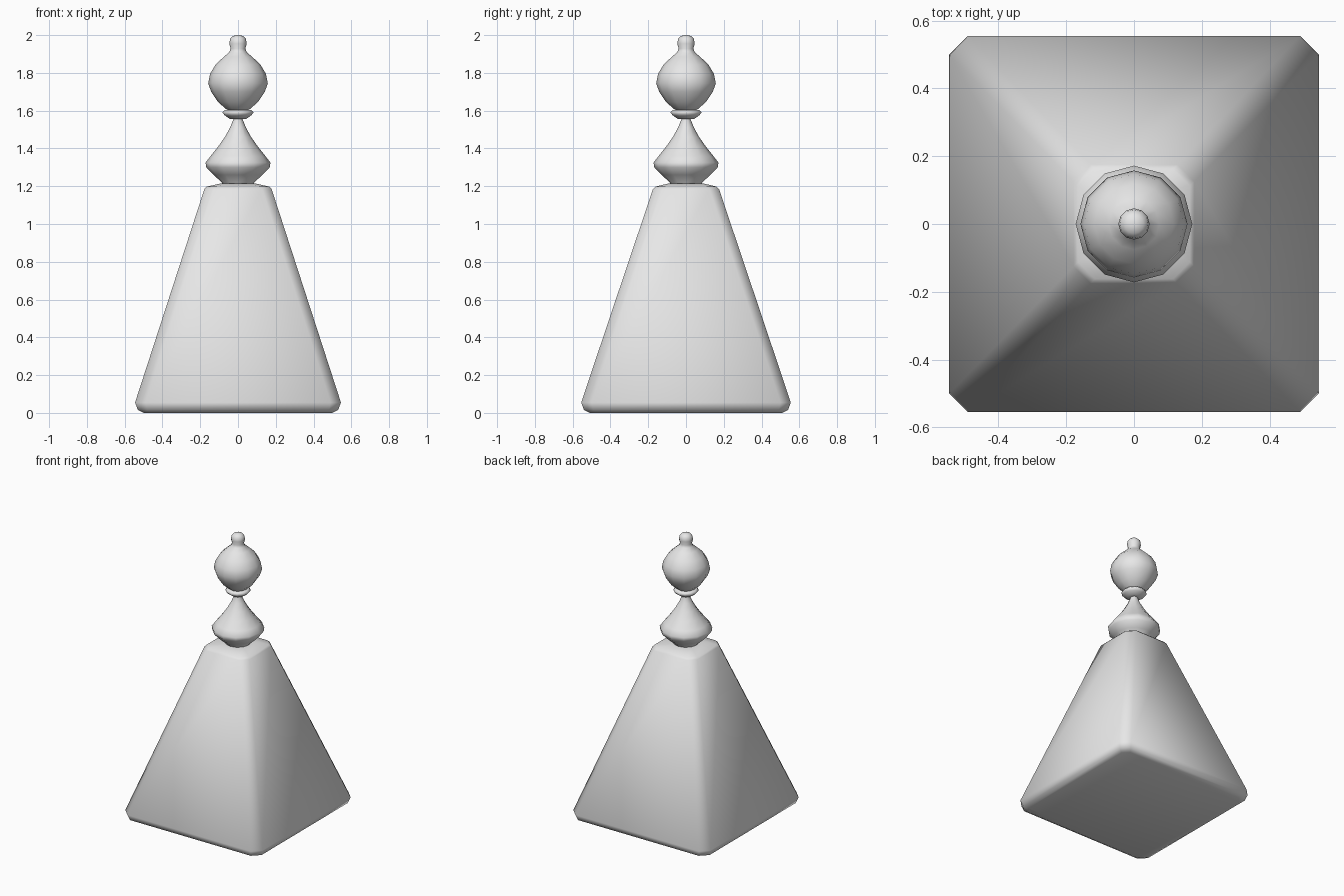
import bpy
import bmesh
from math import cos, sin, tau

cube = bpy.data.objects.get("Cube")
if cube:
    bpy.data.objects.remove(cube)

grey = bpy.data.materials.new("light_grey")
grey.use_nodes = True
grey.diffuse_color = (0.8, 0.8, 0.8, 1)
grey.node_tree.nodes["Principled BSDF"].inputs["Base Color"].default_value = (0.8, 0.8, 0.8, 1)


def loft(name, rings):
    """Skin a stack of equal-sized rings, cap both ends and shade smooth."""
    bm = bmesh.new()
    loops = [[bm.verts.new(p) for p in ring] for ring in rings]
    count = len(loops[0])
    for low, high in zip(loops, loops[1:]):
        for i in range(count):
            j = (i + 1) % count
            bm.faces.new((low[i], low[j], high[j], high[i]))
    bm.faces.new(loops[0][::-1])
    bm.faces.new(loops[-1])
    for face in bm.faces:
        face.smooth = True
    mesh = bpy.data.meshes.new(name)
    bm.to_mesh(mesh)
    bm.free()
    mesh.materials.append(grey)
    obj = bpy.data.objects.new(name, mesh)
    bpy.context.collection.objects.link(obj)
    return obj


def clipped_square(hx, hy, cut, z):
    """Rectangle with its four corners cut off, counter-clockwise."""
    a, b = hx - cut, hy - cut
    return [(hx, -b, z), (hx, b, z), (a, hy, z), (-a, hy, z),
            (-hx, b, z), (-hx, -b, z), (-a, -hy, z), (a, -hy, z)]


def circle(radius, z, sides=12):
    return [(radius * cos(tau * i / sides), radius * sin(tau * i / sides), z)
            for i in range(sides)]


# Tapering four-sided body with softened edges
loft("pyramid_body", [
    clipped_square(0.50, 0.51, 0.04, 0.0),
    clipped_square(0.53, 0.54, 0.05, 0.015),
    clipped_square(0.545, 0.555, 0.055, 0.055),
    clipped_square(0.178, 0.175, 0.05, 1.185),
    clipped_square(0.165, 0.162, 0.05, 1.198),
    clipped_square(0.09, 0.09, 0.03, 1.215),
])

# Turned parts as (radius, height) profiles
turned = {
    "finial_base": [(0.08, 1.205), (0.085, 1.22), (0.13, 1.26), (0.168, 1.30),
                    (0.172, 1.325), (0.145, 1.36), (0.105, 1.41),
                    (0.07, 1.46), (0.042, 1.51), (0.022, 1.56), (0.022, 1.58)],
    "collar_ring": [(0.02, 1.556), (0.045, 1.557), (0.07, 1.575),
                    (0.083, 1.59), (0.072, 1.603), (0.04, 1.605)],
    "finial_ball": [(0.04, 1.595), (0.065, 1.61), (0.105, 1.645), (0.142, 1.70),
                    (0.158, 1.745), (0.148, 1.795), (0.118, 1.845),
                    (0.075, 1.885), (0.046, 1.91), (0.039, 1.928),
                    (0.046, 1.955), (0.042, 1.98), (0.028, 1.994), (0.01, 2.0)],
}
for name, profile in turned.items():
    loft(name, [circle(r, z) for r, z in profile])
